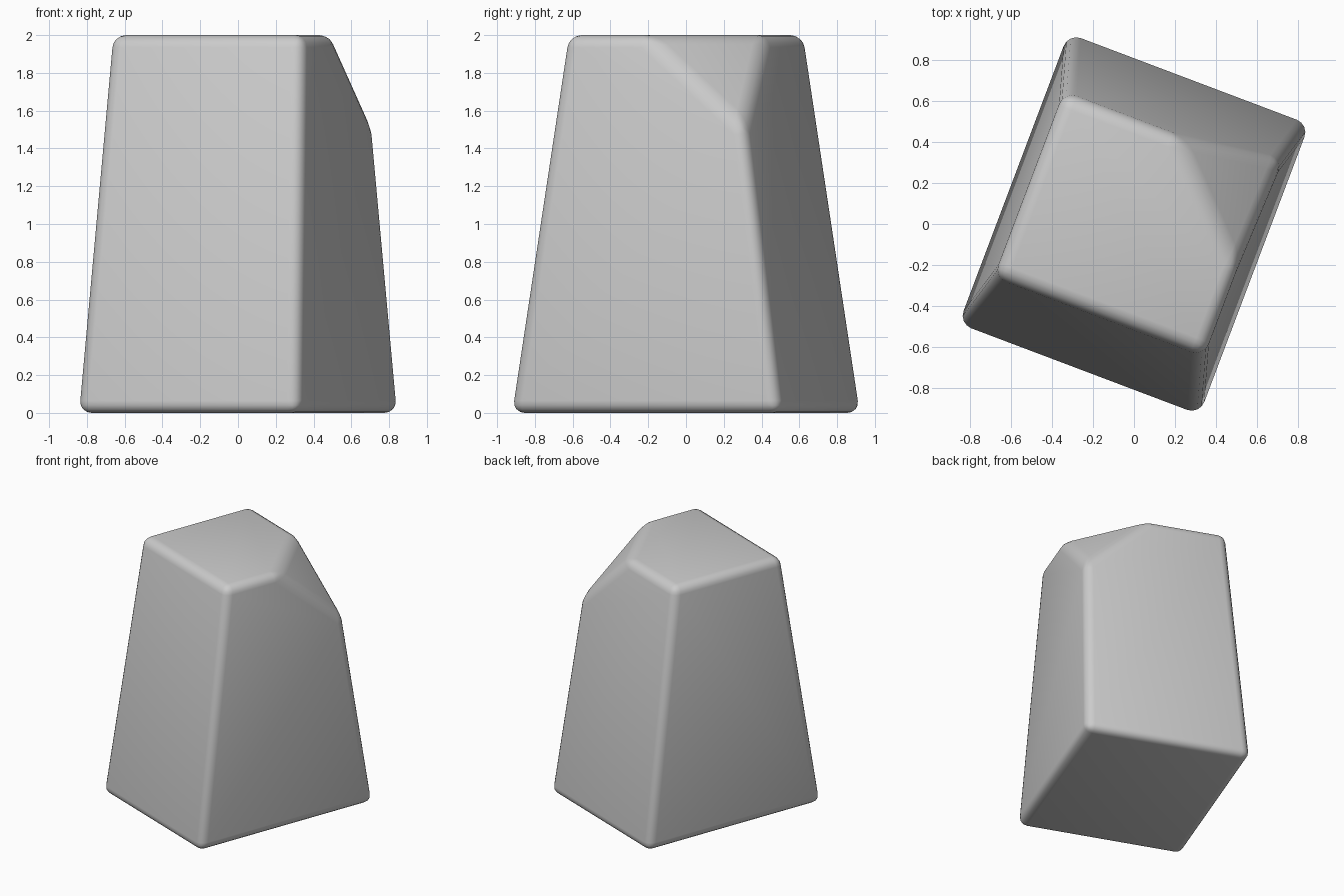
import bpy, bmesh
from math import radians
from mathutils import Vector, Matrix

if "Cube" in bpy.data.objects:
    bpy.data.objects.remove(bpy.data.objects["Cube"])

# Tapered block: half sizes at bottom and top
BOTTOM, TOP, HEIGHT, CHIP = (0.63, 0.765), (0.545, 0.475), 2.0, 0.5

bm = bmesh.new()
bmesh.ops.create_cube(bm, size=2)
for v in bm.verts:
    hx, hy = TOP if v.co.z > 0 else BOTTOM
    v.co = Vector((v.co.x * hx, v.co.y * hy, HEIGHT if v.co.z > 0 else 0))

# Chipped corner: plane cutting an equal length off the three corner edges
corner = max(bm.verts, key=lambda v: v.co.x + v.co.y + 4 * v.co.z)
a, b, c = [corner.co + CHIP * (e.other_vert(corner).co - corner.co).normalized()
           for e in corner.link_edges]
n = (b - a).cross(c - a).normalized()
if n.dot(corner.co - a) < 0:
    n = -n
bmesh.ops.bisect_plane(bm, geom=bm.verts[:] + bm.edges[:] + bm.faces[:],
                       plane_co=a, plane_no=n, clear_outer=True)
bmesh.ops.holes_fill(bm, edges=[e for e in bm.edges if e.is_boundary], sides=0)
bmesh.ops.recalc_face_normals(bm, faces=bm.faces[:])

# Turn the block about its upright axis
bm.transform(Matrix.Rotation(radians(-20.7), 4, 'Z'))
for f in bm.faces:
    f.smooth = True

mesh = bpy.data.meshes.new("chipped_block")
bm.to_mesh(mesh)
bm.free()
block = bpy.data.objects.new("chipped_block", mesh)
bpy.context.collection.objects.link(block)

# Rounded edges
bev = block.modifiers.new("rounded_edges", 'BEVEL')
bev.width = 0.065
bev.segments = 4
bev.limit_method = 'NONE'
